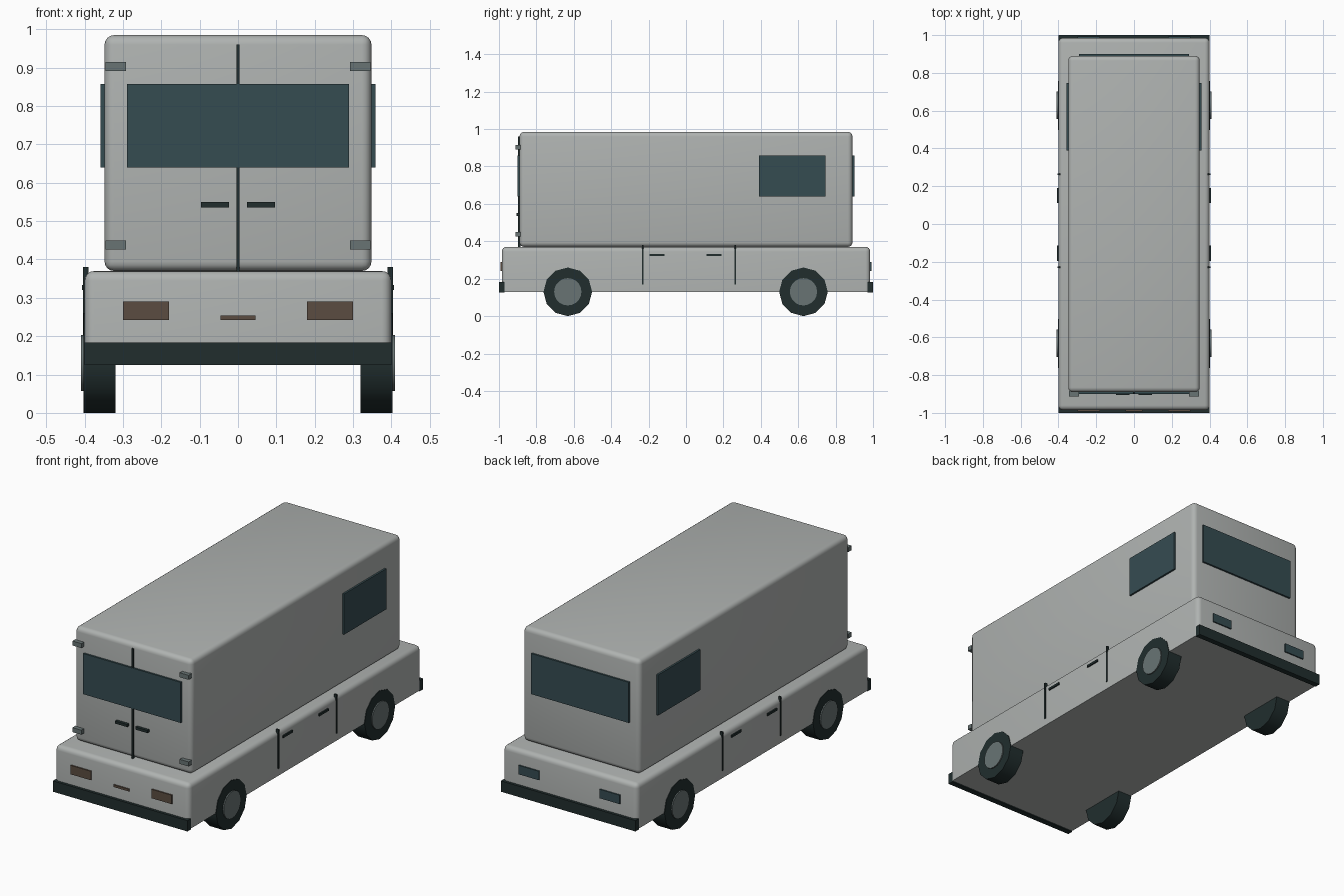
import bpy, math

default = bpy.data.objects.get("Cube")
if default:
    bpy.data.objects.remove(default, do_unlink=True)


def material(name, rgb):
    m = bpy.data.materials.new(name)
    m.use_nodes = True
    m.diffuse_color = (*rgb, 1)
    node = next(n for n in m.node_tree.nodes if n.type == 'BSDF_PRINCIPLED')
    node.inputs["Base Color"].default_value = (*rgb, 1)
    return m


PAINT = material("pale grey paint", (0.43, 0.45, 0.44))
GLASS = material("blue glass", (0.036, 0.072, 0.083))
BLACK = material("black rubber", (0.015, 0.027, 0.027))
STEEL = material("grey steel", (0.14, 0.175, 0.175))
AMBER = material("brown lens", (0.105, 0.073, 0.053))


def box(name, x, y, z, mat):
    """Box spanning the (low, high) ranges on each axis."""
    spans = [sorted(s) for s in (x, y, z)]
    bpy.ops.mesh.primitive_cube_add(size=1, location=[sum(s) / 2 for s in spans])
    ob = bpy.context.object
    ob.name = name
    ob.scale = [s[1] - s[0] for s in spans]
    bpy.ops.object.transform_apply(location=False, rotation=False, scale=True)
    ob.data.materials.append(mat)
    return ob


def round_edges(ob, width, keep_bottom=False):
    mesh = ob.data
    weight = mesh.attributes.new("bevel_weight_edge", 'FLOAT', 'EDGE')
    low = min(v.co.z for v in mesh.vertices)
    for e in mesh.edges:
        on_floor = all(mesh.vertices[i].co.z < low + 0.001 for i in e.vertices)
        weight.data[e.index].value = 0 if keep_bottom and on_floor else 1
    mod = ob.modifiers.new("Rounding", 'BEVEL')
    mod.limit_method = 'WEIGHT'
    mod.width = width
    mod.segments = 4
    bpy.context.view_layer.objects.active = ob
    bpy.ops.object.modifier_apply(modifier=mod.name)
    bpy.ops.object.shade_smooth_by_angle(angle=math.radians(35))


def disc(name, radius, x, y, z, depth, sides, mat):
    bpy.ops.mesh.primitive_cylinder_add(vertices=sides, radius=radius, depth=depth,
                                        location=(x, y, z), rotation=(0, math.pi / 2, 0))
    ob = bpy.context.object
    ob.name = name
    ob.data.materials.append(mat)
    bpy.ops.object.shade_smooth_by_angle(angle=math.radians(35))


# Body shells
round_edges(box("lower_body", (-0.4, 0.4), (-0.985, 0.985), (0.13, 0.37), PAINT), 0.025, True)
round_edges(box("upper_body", (-0.348, 0.348), (-0.89, 0.89), (0.37, 0.985), PAINT), 0.025)

# Bumpers, end windows and lamps
for end, s in (("front", -1), ("back", 1)):
    box(end + "_bumper", (-0.4, 0.4), (s * 0.97, s), (0.125, 0.183), BLACK)
    box(end + "_window", (-0.29, 0.29), (s * 0.885, s * 0.9), (0.64, 0.858), GLASS)
    for side, t in (("left", 1), ("right", -1)):
        box(f"{end}_{side}_lamp", (t * 0.18, t * 0.3), (s * 0.975, s * 0.992),
            (0.242, 0.29), AMBER if s < 0 else GLASS)

# Front double door: split line, handles and hinges
box("door_split_lower", (-0.004, 0.004), (-0.898, -0.885), (0.37, 0.64), BLACK)
box("door_split_upper", (-0.004, 0.004), (-0.898, -0.885), (0.858, 0.96), BLACK)
box("front_badge_bar", (-0.046, 0.046), (-0.992, -0.98), (0.242, 0.254), AMBER)
for side, t in (("left", 1), ("right", -1)):
    box(side + "_door_handle", (t * 0.024, t * 0.096), (-0.906, -0.885), (0.536, 0.55), BLACK)
    for level, z in (("lower", 0.438), ("upper", 0.903)):
        box(f"{side}_{level}_hinge", (t * 0.292, t * 0.345), (-0.912, -0.885),
            (z - 0.012, z + 0.012), STEEL)

# Sides: window, door seams, handles and wheels
for side, t in (("left", 1), ("right", -1)):
    box(side + "_side_window", (t * 0.34, t * 0.358), (0.39, 0.747), (0.64, 0.858), GLASS)
    for place, seam, grip in (("front", -0.23, -0.155), ("back", 0.263, 0.15)):
        box(f"{side}_{place}_seam", (t * 0.39, t * 0.404), (seam - 0.004, seam + 0.004),
            (0.17, 0.38), BLACK)
        box(f"{side}_{place}_side_handle", (t * 0.39, t * 0.407), (grip - 0.04, grip + 0.04),
            (0.321, 0.333), BLACK)
    for place, y in (("front", -0.632), ("back", 0.628)):
        disc(f"{side}_{place}_tyre", 0.13, t * 0.361, y, 0.13, 0.084, 12, BLACK)
        disc(f"{side}_{place}_hub", 0.073, t * 0.395, y, 0.13, 0.028, 20, STEEL)
